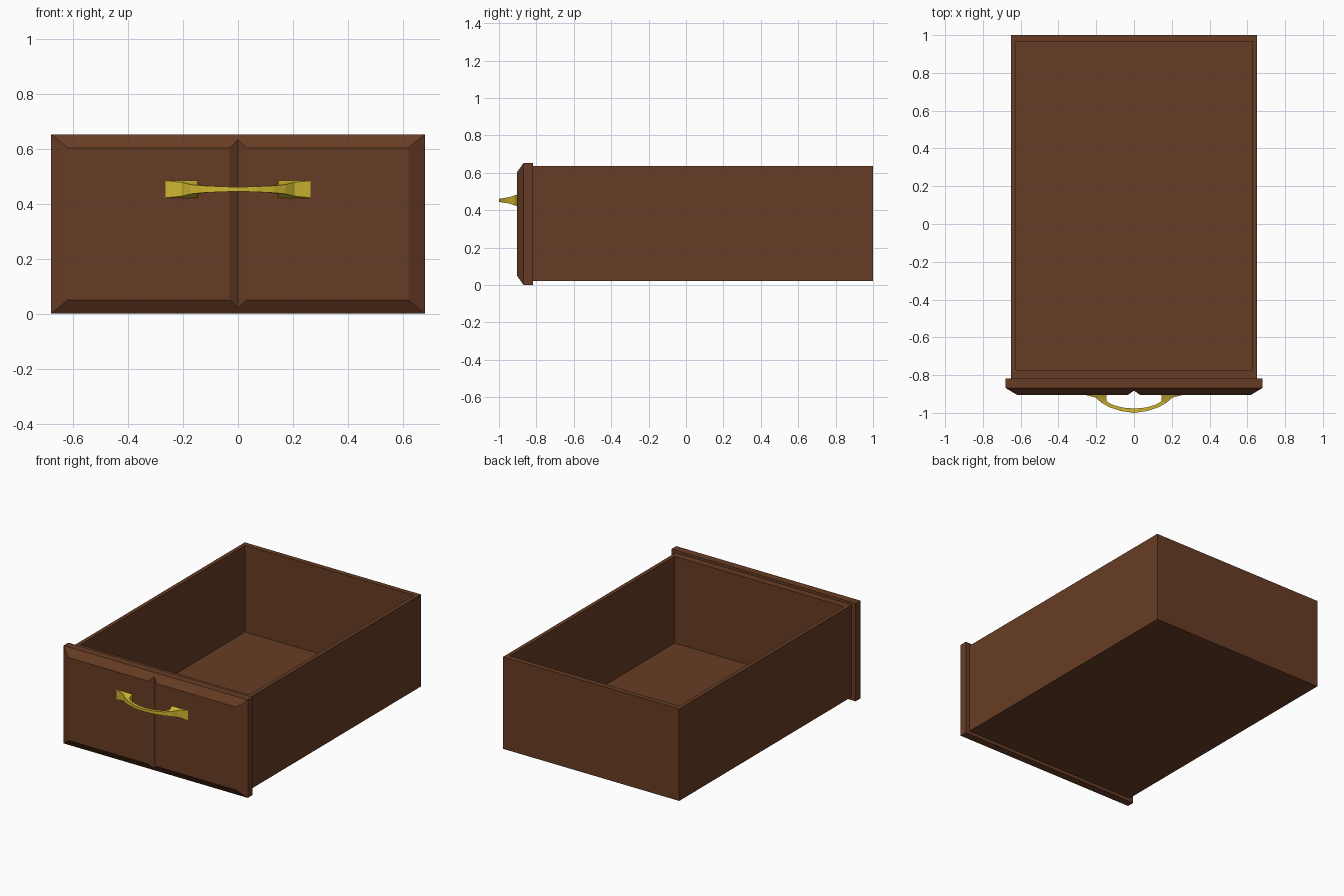
import bpy, bmesh

if "Cube" in bpy.data.objects:
    bpy.data.objects.remove(bpy.data.objects["Cube"])


def material(name, rgb):
    m = bpy.data.materials.new(name)
    m.diffuse_color = (*rgb, 1)
    m.use_nodes = True
    m.node_tree.nodes["Principled BSDF"].inputs["Base Color"].default_value = m.diffuse_color
    return m


wood = material("brown_wood", (0.137, 0.046, 0.018))
brass = material("yellow_brass", (0.62, 0.47, 0.03))


def loft(name, rings, mat):
    """Skin a series of equal-length point rings and cap both ends."""
    bm = bmesh.new()
    rows = [[bm.verts.new(p) for p in ring] for ring in rings]
    n = len(rows[0])
    for a, b in zip(rows, rows[1:]):
        for i in range(n):
            j = (i + 1) % n
            bm.faces.new((a[i], a[j], b[j], b[i]))
    bm.faces.new(rows[0])
    bm.faces.new(rows[-1])
    bmesh.ops.remove_doubles(bm, verts=bm.verts, dist=1e-5)
    bmesh.ops.recalc_face_normals(bm, faces=bm.faces)
    me = bpy.data.meshes.new(name)
    bm.to_mesh(me)
    bm.free()
    me.materials.append(mat)
    ob = bpy.data.objects.new(name, me)
    bpy.context.collection.objects.link(ob)
    return ob


def rect(x, y0, y1, z):
    return [(-x, y0, z), (x, y0, z), (x, y1, z), (-x, y1, z)]


# Open drawer box: outside wall, rim, inside wall, floor
loft("drawer_box", [rect(0.65, -0.82, 1.0, 0.022), rect(0.65, -0.82, 1.0, 0.636),
                    rect(0.624, -0.772, 0.966, 0.636), rect(0.624, -0.772, 0.966, 0.058)], wood)

# Front panel: bevelled border and a V groove down the middle
BACK, MID, FRONT, TOP, BEVEL = -0.818, -0.868, -0.904, 0.653, 0.05


def panel_section(x, t):
    """Cross-section at x; t is how far the face stands out over the bevel."""
    y, dz = MID + (FRONT - MID) * t, BEVEL * t
    return [(x, BACK, 0), (x, MID, 0), (x, y, dz),
            (x, y, TOP - dz), (x, MID, TOP), (x, BACK, TOP)]


stations = [(-0.68, 0), (-0.62, 1), (-0.031, 1), (0, 0.4), (0.031, 1), (0.62, 1), (0.68, 0)]
loft("front_panel", [panel_section(x, t) for x, t in stations], wood)

# Bow handle: outer (x, y), inner (x, y), half height; mirrored in x
HZ = 0.453
half = [(-0.272, -0.902, -0.145, -0.902, 0.032),
        (-0.205, -0.918, -0.147, -0.920, 0.025),
        (-0.172, -0.946, -0.146, -0.938, 0.017),
        (-0.130, -0.970, -0.115, -0.957, 0.013),
        (-0.070, -0.990, -0.060, -0.972, 0.010),
        (0.0, -1.0, 0.0, -0.977, 0.008)]
full = half + [(-a, b, -c, d, h) for a, b, c, d, h in reversed(half[:-1])]
loft("handle", [[(ox, oy, HZ - h), (ox, oy, HZ + h), (ix, iy, HZ + h), (ix, iy, HZ - h)]
                for ox, oy, ix, iy, h in full], brass)
